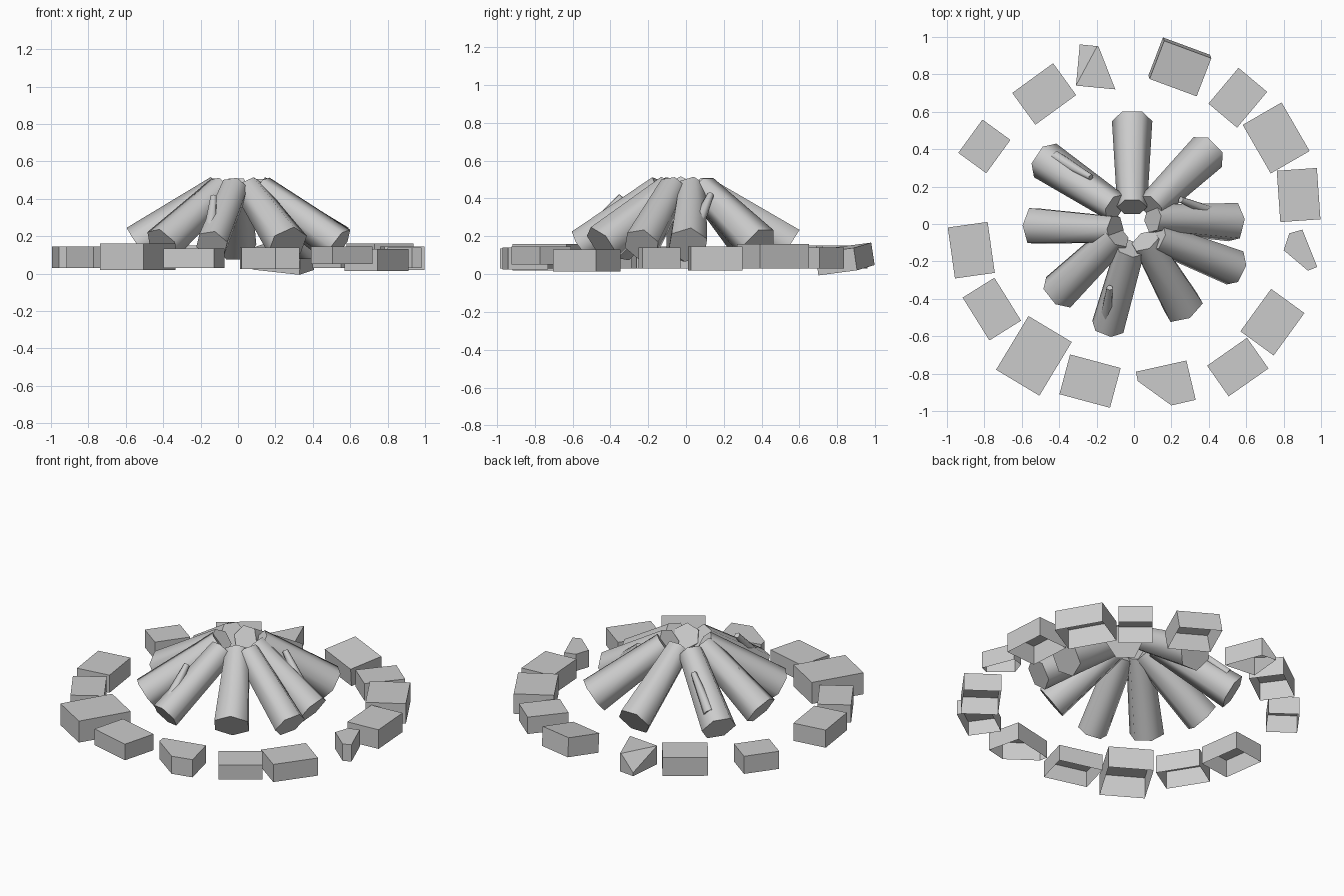
import bpy
import bmesh
from math import radians
from mathutils import Matrix, Vector

cube = bpy.data.objects.get("Cube")
if cube:
    bpy.data.objects.remove(cube, do_unlink=True)

grey = bpy.data.materials.new("plain grey")
grey.use_nodes = True
colour = (0.6, 0.6, 0.6, 1)
grey.diffuse_color = colour
grey.node_tree.nodes["Principled BSDF"].inputs["Base Color"].default_value = colour


def add_object(name, bm, smooth_angle=None):
    """Turn a bmesh into a named grey object."""
    mesh = bpy.data.meshes.new(name)
    bm.to_mesh(mesh)
    bm.free()
    mesh.materials.append(grey)
    obj = bpy.data.objects.new(name, mesh)
    bpy.context.collection.objects.link(obj)
    if smooth_angle:
        bpy.ops.object.select_all(action="DESELECT")
        obj.select_set(True)
        bpy.context.view_layer.objects.active = obj
        bpy.ops.object.shade_smooth_by_angle(angle=radians(smooth_angle))
    return obj


def add_tapered(bm, start, end, start_radius, end_radius, roll, sides=6):
    """Tapered bar between two points; zero roll puts a corner on top."""
    start, end = Vector(start), Vector(end)
    axis = end - start
    matrix = (Matrix.Translation((start + end) / 2)
              @ axis.to_track_quat("Z", "Y").to_matrix().to_4x4()
              @ Matrix.Rotation(radians(roll), 4, "Z"))
    bmesh.ops.create_cone(bm, cap_ends=True, segments=sides, radius1=start_radius,
                          radius2=end_radius, depth=axis.length, matrix=matrix)


def stone_shell(outline, low, high):
    """Stone with upright sides and a top, open underneath."""
    bm = bmesh.new()
    top = bm.faces.new([bm.verts.new((x, y, high)) for x, y in outline])
    top.normal_update()
    if top.normal.z < 0:
        top.normal_flip()
    sides = bmesh.ops.extrude_edge_only(bm, edges=list(bm.edges))["geom"]
    for part in sides:
        if isinstance(part, bmesh.types.BMVert):
            part.co.z = low
    bmesh.ops.recalc_face_normals(bm, faces=bm.faces)
    bm.normal_update()
    if max(bm.faces, key=lambda f: abs(f.normal.z)).normal.z < 0:
        bmesh.ops.reverse_faces(bm, faces=bm.faces)
    return bm


def block_outline(x, y, width, depth, turn):
    """Corners of a turned rectangle."""
    spin = Matrix.Rotation(radians(turn), 2)
    corners = [(-1, -1), (1, -1), (1, 1), (-1, 1)]
    return [Vector((x, y)) + spin @ Vector((i * width / 2, j * depth / 2)) for i, j in corners]


# Squared stones of the ring: x, y, width, depth, turn, low, high
blocks = [
    (.555, .675, .20, .25, -40, .03, .14),
    (.76, .46, .30, .24, -60, .03, .16),
    (.88, .155, .215, .275, 4, .02, .145),
    (.74, -.525, .22, .28, -36, .015, .13),
    (.555, -.765, .26, .20, 35, .05, .145),
    (-.235, -.84, .28, .22, -15, .03, .135),
    (-.535, -.705, .27, .335, -31, .02, .16),
    (-.76, -.455, .20, .27, 32, .03, .145),
    (-.87, -.14, .215, .275, 8, .03, .145),
    (-.80, .415, .185, .22, -36, .03, .145),
    (-.48, .695, .27, .21, 36, .03, .15),
]
for number, (x, y, width, depth, turn, low, high) in enumerate(blocks, 1):
    bm = stone_shell(block_outline(x, y, width, depth, turn), low, high)
    add_object(f"ring_stone_{number}", bm)

# Stone leaning outward at the back
bm = stone_shell(block_outline(0, 0, .27, .22, 0), -.06, .06)
lean = (Matrix.Translation((.245, .84, .08)) @ Matrix.Rotation(radians(-21), 4, "Z")
        @ Matrix.Rotation(radians(7), 4, "X") @ Matrix.Rotation(radians(6), 4, "Y"))
bm.transform(lean)
add_object("leaning_stone", bm)

# Stones with a broken corner
add_object("small_broken_stone", stone_shell(
    [(.83, -.05), (.90, -.03), (.98, -.23), (.93, -.25), (.80, -.14)], .03, .14))
add_object("front_broken_stone", stone_shell(
    [(.01, -.79), (.28, -.73), (.33, -.94), (.20, -.97), (.02, -.84)], .025, .14))

# Stone with one top corner sliced off
bm = stone_shell([(-.31, .74), (-.10, .72), (-.19, .95), (-.29, .96)], .03, .15)
cut = bmesh.ops.bisect_plane(bm, geom=bm.verts[:] + bm.edges[:] + bm.faces[:],
                             plane_co=(-.305, .75, .15), plane_no=(-.65, .35, .65),
                             clear_outer=True)
rim = [e for e in cut["geom_cut"] if isinstance(e, bmesh.types.BMEdge)]
bmesh.ops.contextual_create(bm, geom=rim)
add_object("sliced_stone", bm)

# Logs leaning together: outer x, y, inner x, y, outer radius, roll
logs = {
    "back_log": (-.01, .55, -.01, .09, .108, 30),
    "back_left_log": (.395, .385, .09, .09, .11, 30),
    "left_log": (.53, .01, .10, .03, .11, 10),
    "front_left_log": (.54, -.235, .12, -.07, .10, 20),
    "inner_front_log": (.265, -.445, .06, -.09, .115, 0),
    "front_log": (-.14, -.55, -.02, -.13, .09, 20),
    "front_right_log": (-.405, -.365, -.09, -.06, .105, 20),
    "right_log": (-.535, -.01, -.10, -.03, .108, 0),
    "back_right_log": (-.475, .34, -.10, .09, .108, 30),
}
foot_height, peak_height = .155, .45
for name, (x, y, inner_x, inner_y, radius, roll) in logs.items():
    bm = bmesh.new()
    add_tapered(bm, (x, y, foot_height), (inner_x, inner_y, peak_height), radius, .08, roll)
    add_object(name, bm, 65)

# Splinters rising off three of the logs
splinters = [
    ((-.42, .36, .25), (-.23, .25, .415)),
    ((-.15, -.50, .23), (-.13, -.34, .41)),
    ((.42, .06, .26), (.25, .13, .42)),
]
for number, (start, end) in enumerate(splinters, 1):
    bm = bmesh.new()
    add_tapered(bm, start, end, .035, .018, 0)
    add_object(f"splinter_{number}", bm, 65)
